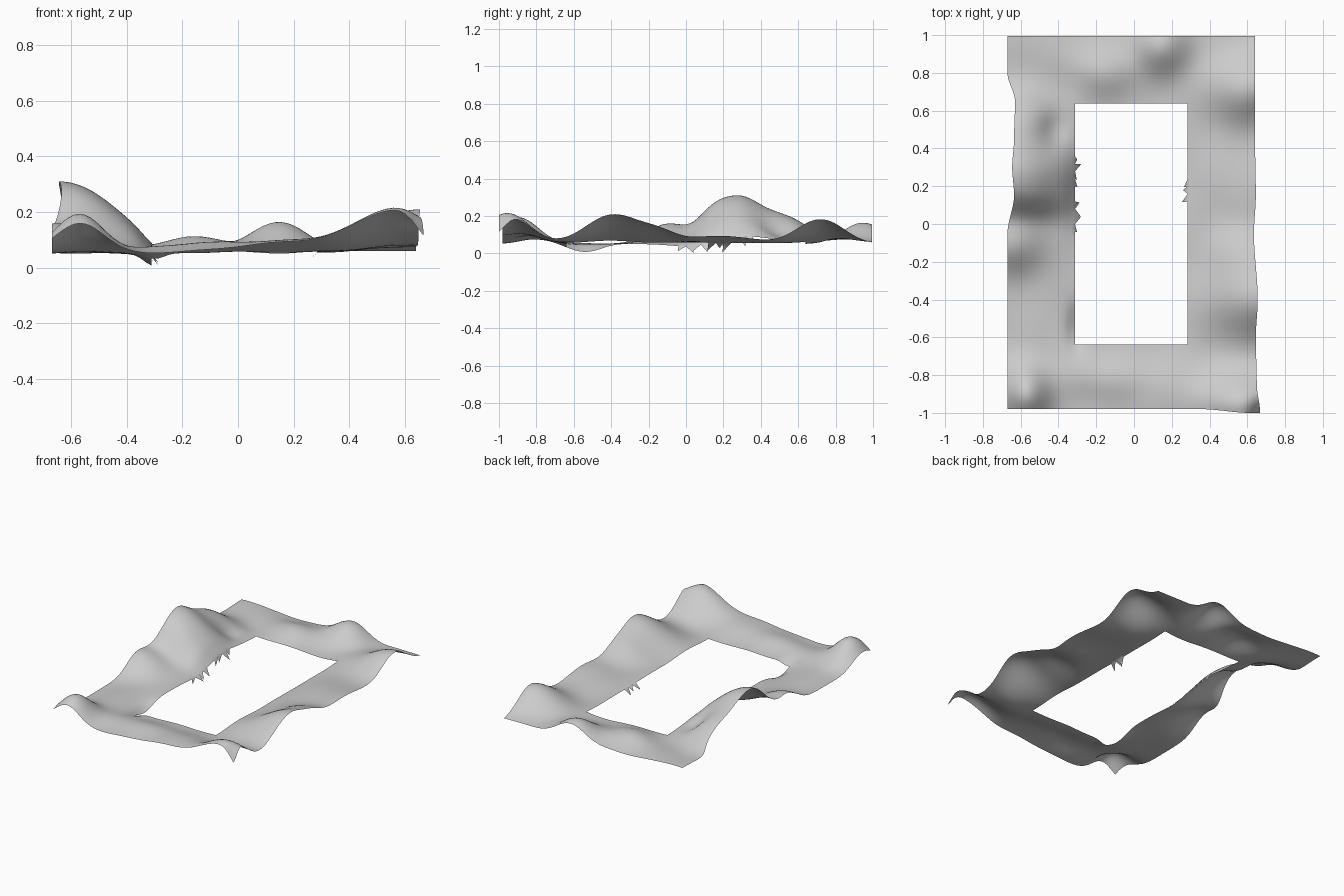
import bpy, bmesh, math, random

if "Cube" in bpy.data.objects:
    bpy.data.objects.remove(bpy.data.objects["Cube"])

random.seed(4)

# Hills and hollows of the terrain: x, y, x radius, y radius, height
HILLS = [
    # left side
    (-.64, .27, .29, .19, .25), (-.62, .55, .22, .16, .12), (-.60, .12, .22, .09, .05),
    (-.66, -.10, .20, .15, .10), (-.57, -.90, .12, .15, .14), (-.60, .95, .20, .20, .03),
    (-.30, -.54, .05, .12, -.045), (-.29, .15, .06, .25, -.045), (-.42, .50, .07, .09, -.03),
    # right side
    (.64, -.39, .24, .20, .155), (.62, -.14, .20, .13, .055), (.61, .72, .21, .17, .13),
    (.63, .20, .25, .25, .04), (.60, -.96, .21, .17, .155), (.69, -1.02, .07, .08, -.09),
    # front and back
    (.25, -.93, .30, .17, .045), (-.12, -.81, .30, .11, .032),
    (.15, .95, .15, .15, .11), (-.13, .80, .14, .13, .055), (-.30, .86, .15, .13, .02),
]


def height(x, y):
    z = .052
    for cx, cy, rx, ry, h in HILLS:
        r = math.hypot((x - cx) / rx, (y - cy) / ry)
        z += h * math.exp(-r ** 2.1)
    return z + .003 * math.sin(17 * x + 3 * y) * math.sin(13 * y - 5 * x)


def profile(points, t):
    """Smoothly interpolate (t, value) pairs."""
    if t <= points[0][0]:
        return points[0][1]
    for (a, va), (b, vb) in zip(points, points[1:]):
        if t <= b:
            k = (t - a) / (b - a)
            return va + (vb - va) * k * k * (3 - 2 * k)
    return points[-1][1]


# Wavy outer borders
LEFT = [(-1, -.67), (-.05, -.67), (.15, -.635), (.3, -.645), (.45, -.635), (.65, -.63), (.8, -.67)]
RIGHT = [(-1, .668), (-.85, .65), (-.6, .645), (-.4, .655), (-.05, .635), (.15, .645), (.5, .64), (.9, .64)]
FRONT = [(.35, -.98), (.6, -1.0)]
# Ragged parts of the hole border: side, y start, y end, drop
RAGS = [(-1, .17, .34, .05), (-1, -.04, .10, .04), (1, .10, .20, .045)]


def steps(a, b, n):
    return [a + (b - a) * i / n for i in range(n)]


IN_L, IN_R, IN_Y = -.312, .284, .638
nx, nh, ny, nm = 18, 28, 18, 64
us = steps(-.67, IN_L, nx) + steps(IN_L, IN_R, nh) + steps(IN_R, .65, nx) + [.65]
vs = steps(-1, -IN_Y, ny) + steps(-IN_Y, IN_Y, nm) + steps(IN_Y, .995, ny) + [.995]

# Terrain frame sheet, leaving the rectangular hole open
bm = bmesh.new()
grid = {}
for j, v in enumerate(vs):
    for i, u in enumerate(us):
        if nx < i < nx + nh and ny < j < ny + nm:
            continue
        x, y = u, v
        if u < IN_L:
            x = IN_L + (u - IN_L) / (-.67 - IN_L) * (profile(LEFT, v) - IN_L)
        elif u > IN_R:
            x = IN_R + (u - IN_R) / (.65 - IN_R) * (profile(RIGHT, v) - IN_R)
        if v < -IN_Y:
            y = -IN_Y + (v + IN_Y) / (-1 + IN_Y) * (profile(FRONT, u) + IN_Y)
        grid[i, j] = bm.verts.new((x, y, height(x, y)))
for j in range(len(vs) - 1):
    for i in range(len(us) - 1):
        if not (nx <= i < nx + nh and ny <= j < ny + nm):
            bm.faces.new([grid[i, j], grid[i + 1, j], grid[i + 1, j + 1], grid[i, j + 1]])

# Torn flaps hanging from the hole border
for side, y0, y1, drop in RAGS:
    i = nx if side < 0 else nx + nh
    for j in range(ny, ny + nm - 2, 2):
        a, m, b = grid[i, j], grid[i, j + 1], grid[i, j + 2]
        if y0 < a.co.y < y1:
            tip = m.co.copy()
            tip.x -= side * random.uniform(.005, .035)
            tip.y += random.uniform(-.03, .03)
            tip.z = max(.003, tip.z - drop * random.uniform(.5, 1.2))
            t = bm.verts.new(tip)
            for p, q in ((a, m), (m, b)):
                bm.faces.new([p, q, t] if side < 0 else [q, p, t])
bmesh.ops.recalc_face_normals(bm, faces=bm.faces)
if sum(f.normal.z for f in bm.faces) < 0:
    bmesh.ops.reverse_faces(bm, faces=bm.faces)

mesh = bpy.data.meshes.new("terrain_frame")
bm.to_mesh(mesh)
bm.free()
mesh.shade_smooth()
obj = bpy.data.objects.new("terrain_frame", mesh)
bpy.context.collection.objects.link(obj)
